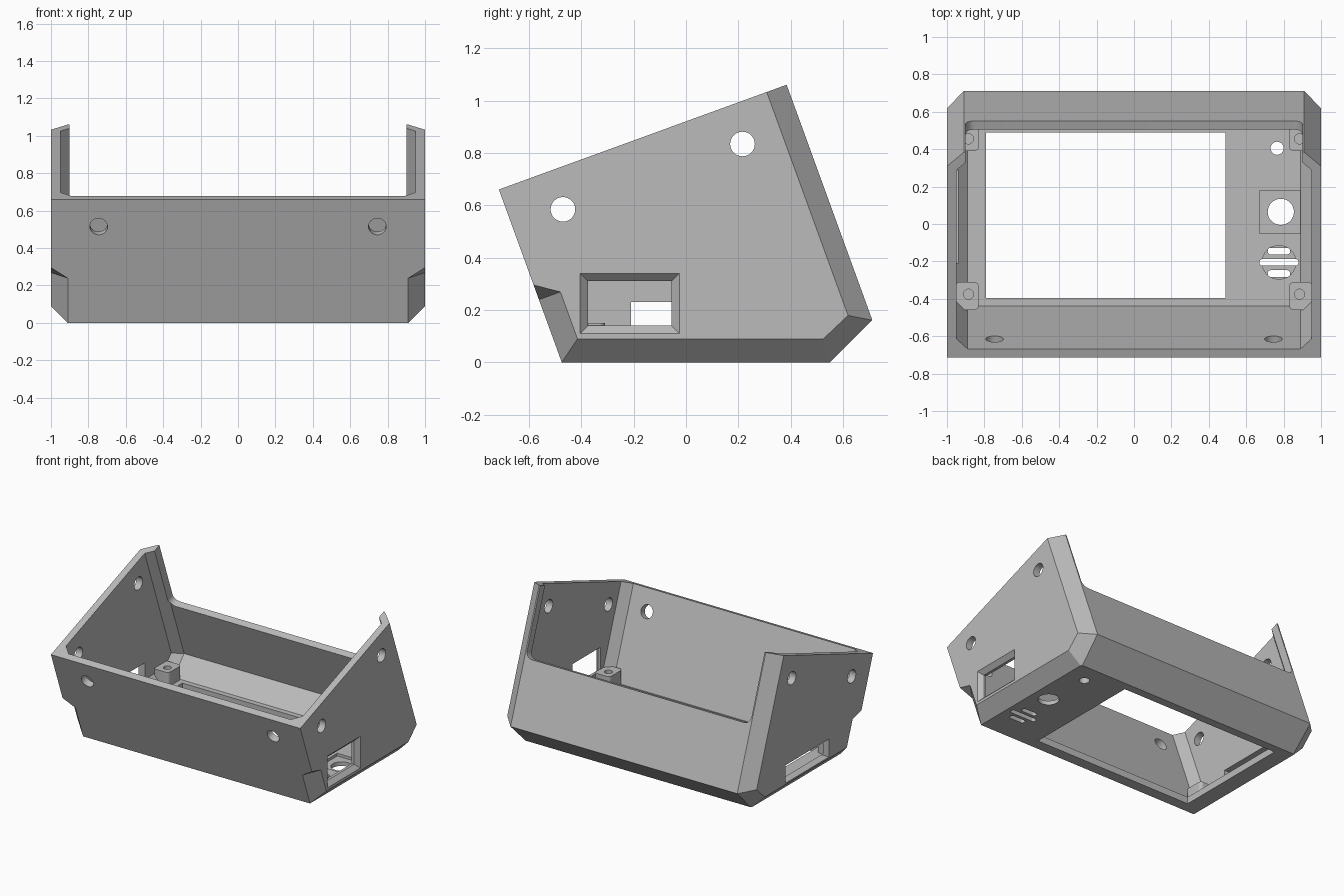
import bpy, bmesh, math
from mathutils import Vector, Matrix

if "Cube" in bpy.data.objects:
    bpy.data.objects.remove(bpy.data.objects["Cube"], do_unlink=True)

TILT = math.radians(20)
ROT = Matrix.Rotation(TILT, 3, 'X')
WALL = 0.05

grey = bpy.data.materials.new("case_grey")
grey.use_nodes = True
grey.diffuse_color = (0.5, 0.5, 0.5, 1)
grey.node_tree.nodes["Principled BSDF"].inputs["Base Color"].default_value = (0.5, 0.5, 0.5, 1)


def tilted(x, u, v):
    """Point in the tilted frame of the case to world space."""
    return ROT @ Vector((x, u, v))


def to_object(name, bm):
    bmesh.ops.recalc_face_normals(bm, faces=bm.faces[:])
    mesh = bpy.data.meshes.new(name)
    bm.to_mesh(mesh)
    bm.free()
    mesh.materials.append(grey)
    obj = bpy.data.objects.new(name, mesh)
    bpy.context.collection.objects.link(obj)
    return obj


def half_spaces(name, planes, inset=0.0):
    """Convex solid left after slicing a big block with planes."""
    bm = bmesh.new()
    bmesh.ops.create_cube(bm, size=6)
    for point, normal in planes:
        n = Vector(normal).normalized()
        geom = bm.verts[:] + bm.edges[:] + bm.faces[:]
        bmesh.ops.bisect_plane(bm, geom=geom, plane_co=Vector(point) - n * inset,
                               plane_no=n, clear_outer=True)
        rim = [e for e in bm.edges if e.is_boundary]
        bmesh.ops.holes_fill(bm, edges=rim, sides=0)
    return to_object(name, bm)


def hull(name, points):
    bm = bmesh.new()
    for p in points:
        bm.verts.new(p)
    bmesh.ops.convex_hull(bm, input=bm.verts[:])
    return to_object(name, bm)


def block(name, xs, ys, zs, axis=2, radius=0.0, tilt=False):
    """Box from ranges, with the edges along one axis rounded."""
    bm = bmesh.new()
    bmesh.ops.create_cube(bm, size=1)
    for v in bm.verts:
        v.co = [r[0] + (c + 0.5) * (r[1] - r[0]) for r, c in zip((xs, ys, zs), v.co)]
    if radius:
        edges = [e for e in bm.edges
                 if abs((e.verts[0].co - e.verts[1].co).normalized()[axis]) > 0.9]
        bmesh.ops.bevel(bm, geom=edges, offset=radius, segments=8, affect='EDGES', profile=0.5)
    if tilt:
        bmesh.ops.rotate(bm, verts=bm.verts[:], matrix=ROT)
    return to_object(name, bm)


def drill(center, radius, depth, axis):
    bm = bmesh.new()
    bmesh.ops.create_cone(bm, cap_ends=True, segments=32, radius1=radius, radius2=radius, depth=depth)
    turn = Vector(axis).to_track_quat('Z', 'Y').to_matrix()
    bmesh.ops.rotate(bm, verts=bm.verts[:], matrix=turn)
    bmesh.ops.translate(bm, verts=bm.verts[:], vec=center)
    return to_object("drill_cutter", bm)


def carve(target, cutters):
    bpy.context.view_layer.objects.active = target
    for cutter in cutters:
        mod = target.modifiers.new("cut", 'BOOLEAN')
        mod.operation = 'DIFFERENCE'
        mod.solver = 'EXACT'
        mod.object = cutter
        bpy.ops.object.modifier_apply(modifier=mod.name)
        bpy.data.objects.remove(cutter, do_unlink=True)


# Shell planes: tilted walls, level floor, chamfered edges
U, V = tilted(0, 1, 0), tilted(0, 0, 1)
shared = [(U * -0.446, -U), (U * 0.724, U), ((0, 0, 0), (0, 0, -1)), ((0, 0.55, 0), (0, 1, -1))]
front_corners = []
for s in (-1, 1):
    shared += [((s, 0, 0), (s, 0, 0)),
               ((s * 0.91, 0, 0), (s, 0, -1)),
               (tilted(s, 0.643, 0), tilted(s * 0.08, 0.09, 0)),
               ((s, 0.525, 0.09), (s * 1.0, 0.81, -0.855))]
    front_corners.append((tilted(s, -0.359, 0), tilted(s * 0.087, -0.09, 0)))

case = half_spaces("case_shell", shared + [(V * 0.865, V)])
cutters = [half_spaces("cavity_cutter", shared + front_corners, WALL)]

# Low back wall between the uprights
cutters.append(block("back_notch", (-0.9, 0.9), (0.6, 0.9), (0.376, 1.3), 1, 0.05, True))

# Chamfers on the lower front corners
for s in (-1, 1):
    ends = [(0.87, -0.485, 0.417), (1.04, -0.32, 0.417), (1.04, -0.485, 0.53)]
    cutters.append(hull("front_corner_cutter",
                        [tilted(s * x, u, h) for x, u, v in ends for h in (v, -0.4)]))

# Screw holes in the side and front walls
for s in (-1, 1):
    for u in (-0.242, 0.488):
        cutters.append(drill(tilted(s, u, 0.71), 0.047, 0.3, (1, 0, 0)))
    cutters.append(drill(tilted(s * 0.745, -0.42, 0.71), 0.047, 0.2, U))

# Side ports: a flared one and a plain slot
flare = [(x, y, z) for x, g in ((1.01, 0.04), (0.97, 0)) 
         for y in (-0.375 - g, -0.055 + g) for z in (0.14 - g, 0.31 + g)]
cutters += [hull("flared_port", flare),
            block("port_opening", (0.9, 0.99), (-0.375, -0.055), (0.14, 0.31)),
            block("side_slot", (-1.1, -0.9), (-0.21, 0.29), (0.1, 0.23))]

# Floor: screen window, knob recess and hole, small hole
cutters += [block("window", (-0.79, 0.49), (-0.395, 0.49), (-0.1, 0.1)),
            block("knob_recess", (0.67, 0.89), (-0.05, 0.18), (0.03, 0.09)),
            drill((0.785, 0.065, 0), 0.07, 0.3, (0, 0, 1)),
            drill((0.765, 0.405, 0), 0.035, 0.3, (0, 0, 1))]

# Floor: round sound recess with three slots
cutters.append(drill((0.775, -0.205, 0.06), 0.09, 0.06, (0, 0, 1)))
for y, half in ((-0.145, 0.06), (-0.205, 0.104), (-0.265, 0.06)):
    cutters.append(block("sound_slot", (0.775 - half, 0.775 + half),
                         (y - 0.018, y + 0.018), (-0.1, 0.1), 2, 0.017))
carve(case, cutters)

# Four corner screw posts
posts = []
for s, side in ((-1, "right"), (1, "left")):
    for end, y0, y1, hole in (("front", -0.46, -0.31, -0.375), ("back", 0.39, 0.54, 0.455)):
        xs = sorted((s * 0.83, s * 0.955))
        post = block(f"{end}_{side}_post", xs, (y0, y1), (0.045, 0.15), 2, 0.025)
        carve(post, [drill((s * 0.885, hole, 0.15), 0.027, 0.12, (0, 0, 1))])
        posts.append(post)

# Smooth the round bores, keep edges sharp
bpy.ops.object.select_all(action='DESELECT')
for obj in [case] + posts:
    obj.select_set(True)
bpy.context.view_layer.objects.active = case
bpy.ops.object.shade_smooth_by_angle(angle=math.radians(25))
